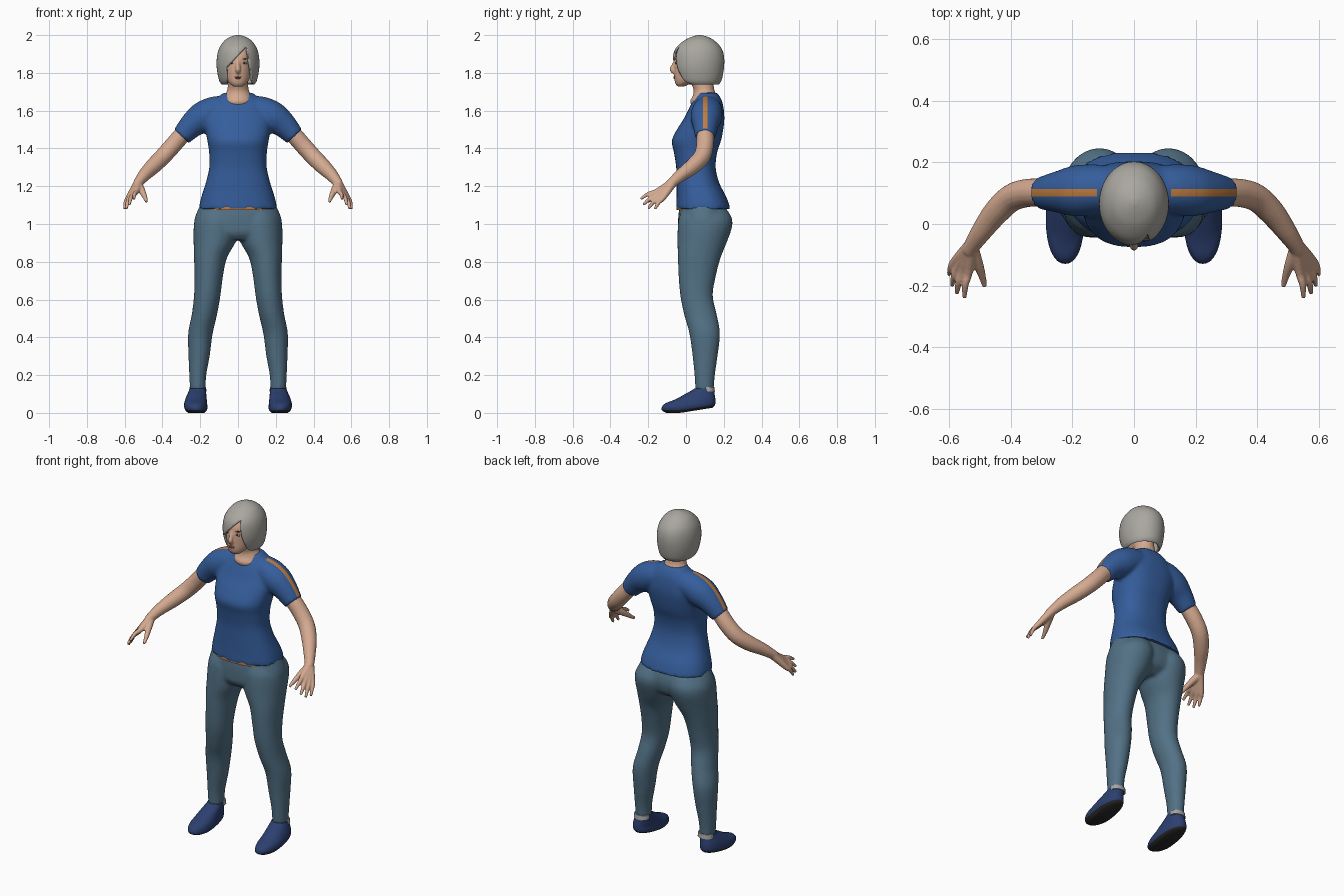
import bpy, bmesh, math
from mathutils import Vector, Matrix

if "Cube" in bpy.data.objects:
    bpy.data.objects.remove(bpy.data.objects["Cube"])


def material(name, *rgb):
    m = bpy.data.materials.new(name)
    m.diffuse_color = (*rgb, 1)
    m.use_nodes = True
    m.node_tree.nodes["Principled BSDF"].inputs["Base Color"].default_value = m.diffuse_color
    return m


SHIRT = material("shirt blue", .035, .11, .33)
PANTS = material("slate denim", .085, .165, .235)
SKIN = material("skin", .66, .40, .28)
HAIR = material("grey hair", .40, .385, .35)
SHOE = material("navy", .025, .05, .16)
SOLE = material("sole black", .02, .02, .022)
TRIM = material("orange trim", .52, .2, .05)
SOCK = material("sock grey", .38, .38, .38)
LIPS = material("lip brown", .35, .13, .09)
DARK = material("eye dark", .05, .035, .03)


def spline(rows, steps=4):
    """Catmull-Rom interpolation of station rows."""
    out = []
    for i in range(len(rows) - 1):
        p0, p1, p2 = rows[max(i - 1, 0)], rows[i], rows[i + 1]
        p3 = rows[min(i + 2, len(rows) - 1)]
        for k in range(steps):
            t = k / steps
            out.append([.5 * (2 * b + (c - a) * t + (2 * a - 5 * b + 4 * c - d) * t * t
                              + (3 * b - a - 3 * c + d) * t ** 3)
                        for a, b, c, d in zip(p0, p1, p2, p3)])
    return out + [list(rows[-1])]


def skin_rings(bm, rings):
    vs = [[bm.verts.new(p) for p in r] for r in rings]
    n = len(vs[0])
    for a, b in zip(vs, vs[1:]):
        for i in range(n):
            bm.faces.new((a[i], a[(i + 1) % n], b[(i + 1) % n], b[i]))
    bm.faces.new(vs[0][::-1])
    bm.faces.new(vs[-1])


def stack(bm, rows, side=1, power=2.0, n=32):
    """Horizontal sections: z, centre x, front y, back y, half width."""
    def f(v):
        return math.copysign(abs(v) ** (2 / power), v)
    rings = []
    for z, x, yf, yb, w in spline(rows):
        rings.append([Vector((side * (x + w * f(math.cos(a))),
                              (yf + yb) / 2 + (yb - yf) / 2 * f(math.sin(a)), z))
                      for a in (2 * math.pi * i / n for i in range(n))])
    skin_rings(bm, rings)


def tube(bm, rows, side=1, n=16):
    """Round limb along a path: x, y, z, radius."""
    pts = spline(rows)
    rings = []
    for i, (x, y, z, r) in enumerate(pts):
        t = (Vector(pts[min(i + 1, len(pts) - 1)][:3]) - Vector(pts[max(i - 1, 0)][:3])).normalized()
        u = t.cross(Vector((0, 1, .3))).normalized()
        v = t.cross(u)
        c = Vector((x, y, z))
        ring = [c + r * (math.cos(a) * u + math.sin(a) * v)
                for a in (2 * math.pi * k / n for k in range(n))]
        rings.append([Vector((side * p.x, p.y, p.z)) for p in ring])
    skin_rings(bm, rings)


def ball(bm, loc, size, roll=0):
    bmesh.ops.create_uvsphere(bm, u_segments=16, v_segments=10, radius=1,
                              matrix=Matrix.Translation(loc) @ Matrix.Rotation(roll, 4, 'Y')
                              @ Matrix.Diagonal((*size, 1)))


def finish(bm, name, mats, voxel=0, smooth=3, angle=50):
    bmesh.ops.recalc_face_normals(bm, faces=bm.faces[:])
    me = bpy.data.meshes.new(name)
    bm.to_mesh(me)
    bm.free()
    ob = bpy.data.objects.new(name, me)
    bpy.context.collection.objects.link(ob)
    if voxel:  # fuse overlapping volumes into one surface
        m = ob.modifiers.new("fuse", 'REMESH')
        m.mode, m.voxel_size = 'VOXEL', voxel
        m = ob.modifiers.new("relax", 'SMOOTH')
        m.factor, m.iterations = .5, smooth
        dg = bpy.context.evaluated_depsgraph_get()
        me = bpy.data.meshes.new_from_object(ob.evaluated_get(dg))
        ob.modifiers.clear()
        ob.data = me
    me.materials.clear()
    for m in mats:
        me.materials.append(m)
    bpy.ops.object.select_all(action='DESELECT')
    bpy.context.view_layer.objects.active = ob
    ob.select_set(True)
    bpy.ops.object.shade_smooth_by_angle(angle=math.radians(angle))
    return ob


def cut(bm, co, no):
    bmesh.ops.bisect_plane(bm, geom=bm.verts[:] + bm.edges[:] + bm.faces[:],
                           plane_co=co, plane_no=no)


# Shirt: torso and short sleeves
bm = bmesh.new()
stack(bm, [(1.08, 0, -.052, .236, .208), (1.14, 0, -.05, .215, .195), (1.22, 0, -.05, .175, .17),
           (1.30, 0, -.052, .157, .152), (1.38, 0, -.064, .165, .153), (1.44, 0, -.075, .185, .162),
           (1.50, 0, -.048, .197, .172), (1.56, 0, -.01, .203, .178), (1.62, 0, .02, .198, .15),
           (1.66, 0, .043, .187, .115), (1.695, 0, .065, .165, .078)], power=2.4, n=48)
for s in (1, -1):
    tube(bm, [(.07, .115, 1.605, .075), (.13, .112, 1.592, .082), (.19, .107, 1.562, .083),
              (.245, .104, 1.522, .068), (.30, .1, 1.463, .053)], s, 24)
shirt = finish(bm, "shirt", [SHIRT, TRIM], .01)

# Orange stripe along each shoulder, cut into the shirt
bm = bmesh.new()
bm.from_mesh(shirt.data)
for y in (.09, .114):
    cut(bm, (0, y, 0), (0, 1, 0))
for x in (.12, -.12):
    cut(bm, (x, 0, 0), (1, 0, 0))
bm.normal_update()
for f in bm.faces:
    c = f.calc_center_median()
    if .09 < c.y < .114 and abs(c.x) > .12 and f.normal.z > .15 and c.z > 1.47:
        f.material_index = 1
bm.to_mesh(shirt.data)
bm.free()

# Thin trim under the front hem
bm = bmesh.new()
stack(bm, [(1.074, 0, -.05, .15, .165), (1.09, 0, -.05, .15, .165)], power=2.4)
finish(bm, "hem_trim", [TRIM])

# Trousers: hips and legs
bm = bmesh.new()
stack(bm, [(.915, 0, -.01, .16, .12), (.95, 0, -.038, .21, .21), (1.0, 0, -.042, .228, .232),
           (1.05, 0, -.04, .225, .223), (1.12, 0, -.03, .20, .19)], power=2.2)
for s in (1, -1):
    stack(bm, [(.12, .213, .05, .147, .041), (.20, .213, .045, .153, .045), (.30, .206, .035, .167, .056),
               (.42, .199, .018, .18, .065), (.52, .178, -.01, .163, .067), (.62, .163, -.03, .142, .07),
               (.72, .155, -.039, .157, .075), (.82, .146, -.043, .183, .087),
               (.90, .125, -.045, .215, .11), (.98, .114, -.044, .243, .121),
               (1.03, .11, -.038, .243, .115), (1.08, .1, -.02, .215, .09)], s)
finish(bm, "trousers", [PANTS], .01)

# Arms and hands
for s, side in ((1, "left"), (-1, "right")):
    bm = bmesh.new()
    tube(bm, [(.24, .104, 1.53, .045), (.30, .102, 1.467, .046), (.35, .1, 1.41, .046),
              (.40, .083, 1.355, .045), (.45, .035, 1.305, .042), (.495, -.025, 1.26, .034),
              (.525, -.07, 1.222, .027), (.535, -.09, 1.205, .024)], s)
    wrist = (.528, -.07, 1.218, .024)
    for knuckle, tip in (((.537, -.155, 1.172), (.55, -.24, 1.133)),
                         ((.553, -.15, 1.157), (.575, -.226, 1.102)),
                         ((.568, -.138, 1.146), (.59, -.2, 1.082)),
                         ((.58, -.12, 1.14), (.6, -.165, 1.079))):
        mid = [(a + b) / 2 + d for a, b, d in zip(knuckle, tip, (.004, 0, .007))]
        tube(bm, [wrist, (*knuckle, .0155), (*mid, .0115), (*tip, .0075)], s, 12)
    tube(bm, [(.525, -.08, 1.205, .022), (.508, -.125, 1.175, .018),
              (.494, -.165, 1.145, .013), (.484, -.203, 1.118, .008)], s, 12)
    finish(bm, side + "_arm", [SKIN], .005)

# Shoes with dark soles, and socks
for s, side in ((1, "left"), (-1, "right")):
    bm = bmesh.new()
    stack(bm, [(0, .222, -.105, .14, .046), (.012, .222, -.126, .152, .058), (.03, .224, -.128, .156, .062),
               (.05, .224, -.11, .156, .06), (.07, .222, -.06, .154, .056), (.095, .218, -.012, .151, .05),
               (.118, .214, .03, .149, .045), (.13, .213, .044, .146, .042)], s, 2.2)
    for v in bm.verts:  # raise the heel
        v.co.z += max(0, (v.co.y + .03) * .16) * (1 - v.co.z / .13)
    shoe = finish(bm, side + "_shoe", [SHOE, SOLE])
    for p in shoe.data.polygons:
        p.material_index = int(p.normal.z < -.45)
    bm = bmesh.new()
    stack(bm, [(.112, .213, .085, .153, .046), (.138, .213, .085, .15, .044)], s)
    finish(bm, side + "_sock", [SOCK])

# Head and neck
bm = bmesh.new()
stack(bm, [(1.728, 0, -.045, -.01, .025), (1.745, 0, -.057, .03, .045), (1.77, 0, -.062, .09, .063),
           (1.80, 0, -.063, .14, .074), (1.85, 0, -.061, .165, .082), (1.90, 0, -.054, .17, .083),
           (1.95, 0, -.018, .145, .066), (1.975, 0, .03, .11, .035)])
stack(bm, [(1.60, 0, .05, .14, .06), (1.645, 0, .022, .15, .073), (1.68, 0, .037, .16, .07),
           (1.71, 0, .04, .15, .057), (1.75, 0, .025, .145, .053), (1.80, 0, .01, .14, .052)])
tube(bm, [(0, -.055, 1.865, .009), (0, -.066, 1.84, .011), (0, -.073, 1.818, .014),
          (0, -.062, 1.802, .011)], 1, 12)
finish(bm, "head", [SKIN], .006, 2)

# Face details
for s, side in ((1, "left"), (-1, "right")):
    for part, mat, z, size, roll in (("eye", SOCK, 1.853, (.014, .006, .006), .1),
                                     ("iris", DARK, 1.853, (.006, .008, .006), 0),
                                     ("brow", DARK, 1.873, (.019, .006, .0028), -.15)):
        bm = bmesh.new()
        ball(bm, (s * .033, -.05, z), size, s * roll)
        finish(bm, side + "_" + part, [mat])
bm = bmesh.new()
ball(bm, (0, -.06, 1.779), (.02, .007, .0035))
ball(bm, (0, -.06, 1.772), (.016, .007, .004))
finish(bm, "lips", [LIPS])

# Bobbed hair with a swept fringe and an open face
bm = bmesh.new()
stack(bm, [(1.738, 0, -.02, .172, .086), (1.76, 0, -.048, .188, .1), (1.82, 0, -.068, .2, .112),
           (1.88, 0, -.07, .202, .112), (1.93, 0, -.055, .188, .1), (1.97, 0, -.012, .152, .073),
           (1.99, 0, .028, .117, .042), (2.0, 0, .062, .083, .01)], n=48)
planes = [(Vector((.045, 0, 1.94)), Vector((.11, 0, -.105))),
          (Vector((.045, 0, 1.94)), Vector((-.21, 0, -.035))),
          (Vector((-.062, 0, 1.8)), Vector((1, 0, .1)))]
for co, no in planes:
    cut(bm, co, no.normalized())
bmesh.ops.delete(bm, context='FACES', geom=[
    f for f in bm.faces if f.calc_center_median().z < 1.739 or (
        f.calc_center_median().y < .03
        and all((f.calc_center_median() - co).dot(no) > 0 for co, no in planes))])
hair = finish(bm, "hair", [HAIR])
shell = hair.modifiers.new("thickness", 'SOLIDIFY')
shell.thickness, shell.offset = .012, -1
